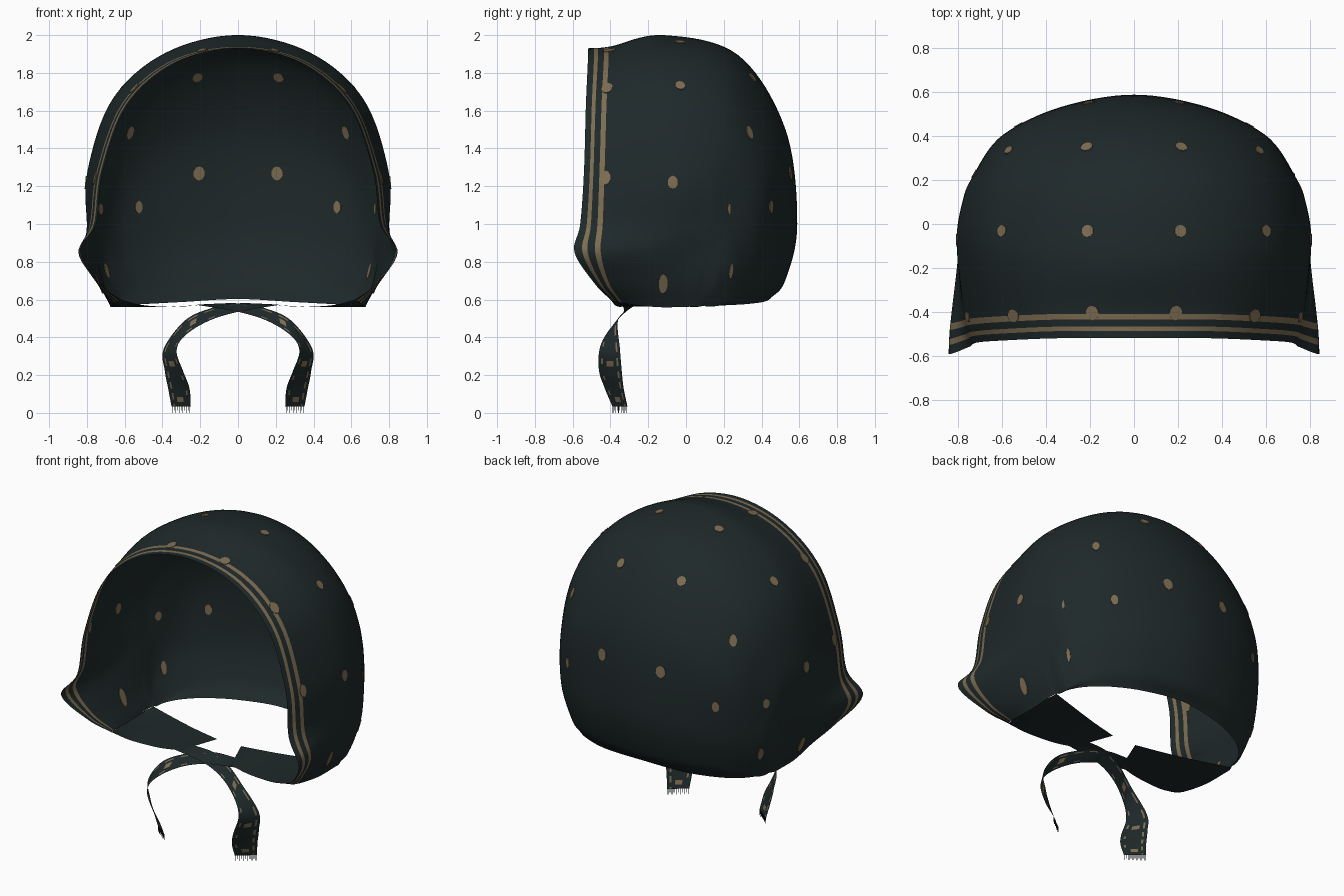
import bpy, bmesh, math
from mathutils import Vector, Matrix
from mathutils.bvhtree import BVHTree

if "Cube" in bpy.data.objects:
    bpy.data.objects.remove(bpy.data.objects["Cube"])


def material(name, rgb):
    m = bpy.data.materials.new(name)
    m.diffuse_color = (*rgb, 1)
    m.use_nodes = True
    m.node_tree.nodes["Principled BSDF"].inputs["Base Color"].default_value = m.diffuse_color
    return m


DARK = material("dark_teal_cloth", (0.0135, 0.0220, 0.0228))
TAN = material("tan_print", (0.205, 0.152, 0.084))


def spline(pts, s):
    """Smooth curve through pts, s runs from 0 to len(pts) - 1."""
    i = min(int(s), len(pts) - 2)
    t = s - i
    b, c = pts[i], pts[i + 1]
    a = pts[i - 1] if i > 0 else b * 2 - c
    d = pts[i + 2] if i + 2 < len(pts) else c * 2 - b
    return b + (c - a) * (t / 2) + (a * 2 - b * 5 + c * 4 - d) * (t * t / 2) \
        + (b * 3 - a - c * 3 + d) * (t ** 3 / 2)


def finish(name, bm, mats):
    me = bpy.data.meshes.new(name)
    bm.to_mesh(me)
    bm.free()
    for m in mats:
        me.materials.append(m)
    ob = bpy.data.objects.new(name, me)
    bpy.context.collection.objects.link(ob)
    return ob


def grid_object(name, rows, tan_rule):
    """Sheet through rows of points; tan_rule(row, column) picks the print colour."""
    bm = bmesh.new()
    vs = [[bm.verts.new(p) for p in r] for r in rows]
    for i in range(len(rows) - 1):
        for j in range(len(rows[0]) - 1):
            f = bm.faces.new((vs[i][j], vs[i][j + 1], vs[i + 1][j + 1], vs[i + 1][j]))
            f.material_index = 1 if tan_rule(i, j) else 0
            f.smooth = True
    return finish(name, bm, (DARK, TAN))


# Bonnet hood: half hoops from the top centre down to the side hem, front to back
half_hoops = [
    [(0, -.52, 1.93), (.33, -.52, 1.853), (.585, -.53, 1.63), (.715, -.54, 1.28),
     (.752, -.56, 1.0), (.845, -.59, .85), (.73, -.48, .68), (.62, -.40, .60)],
    [(0, -.40, 1.94), (.355, -.40, 1.865), (.615, -.41, 1.64), (.75, -.42, 1.28),
     (.785, -.43, 1.0), (.835, -.44, .85), (.75, -.40, .69), (.65, -.33, .58)],
    [(0, -.12, 2.0), (.385, -.10, 1.905), (.665, -.09, 1.66), (.797, -.08, 1.28),
     (.80, -.10, 1.0), (.79, -.12, .85), (.735, -.14, .68), (.67, -.15, .56)],
    [(0, .275, 1.895), (.34, .25, 1.825), (.62, .21, 1.595), (.765, .135, 1.25),
     (.77, .09, 1.0), (.755, .06, .85), (.725, .04, .69), (.675, .02, .562)],
    [(0, .527, 1.5), (.34, .487, 1.44), (.60, .388, 1.27), (.73, .225, 1.03),
     (.745, .14, .88), (.738, .105, .79), (.715, .08, .68), (.675, .06, .563)],
    [(0, .589, 1.0), (.34, .53, .97), (.58, .405, .91), (.69, .275, .82),
     (.715, .19, .74), (.71, .15, .68), (.69, .115, .62), (.665, .09, .566)],
]
# Rounded nape and the back neck hem close the fan of hoops
nape, hem = [], []
for i in range(8):
    a = math.pi / 2 * (1 - (1 - i / 7) ** 2.2)
    s, c = math.sin(a), math.cos(a)
    nape.append(((.66 + .04 * c) * s, .095 + .43 * c, .70 - .132 * s ** 6))
    hem.append((.65 * s, .10 + .345 * c, .603 - .035 * s))
half_hoops += [nape, hem]


def full(h):
    right = [Vector(p) for p in h]
    return [Vector((-p.x, p.y, p.z)) for p in right[:0:-1]] + right


hoops = [full(h) for h in half_hoops]
across = [[spline(h, k / 8) for k in range(14 * 8 + 1)] for h in hoops]
steps = [0, .15, .32, .54, .67, .80, .95] + [1 + k / 10 for k in range(61)]
columns = [[spline(list(line), s) for s in steps] for line in zip(*across)]
rows = [list(r) for r in zip(*columns)]
# Two printed stripes follow the face opening
hood = grid_object("bonnet_hood", rows, lambda i, j: i in (2, 5))

# Printed dots: thin plates laid through the cloth
bm = bmesh.new()
bm.from_mesh(hood.data)
tree = BVHTree.FromBMesh(bm)
bm.free()
# position, half width, half height, half width on the right side
dots = [((.19, -.405, 1.92), .030, .034, .030), ((.54, -.415, 1.71), .030, .036, .030),
        ((.74, -.42, 1.24), .025, .038, .025), ((.215, -.03, 1.98), .028, .028, .028),
        ((.61, -.03, 1.74), .027, .030, .027), ((.80, -.07, 1.22), .027, .035, .027),
        ((.75, -.12, .68), .024, .056, .024), ((.22, .37, 1.79), .028, .03, .028),
        ((.60, .37, 1.50), .022, .037, .022), ((.21, .57, 1.27), .031, .038, .031),
        ((.52, .44, 1.09), .022, .034, .022), ((.74, .235, 1.08), .022, .03, .008),
        ((.70, .24, .75), .018, .042, .011)]
bm = bmesh.new()
for side in (-1, 1):
    for (x, y, z), wide, tall, wide_right in dots:
        p, n, _, _ = tree.find_nearest(Vector((side * x, y, z)))
        up = Vector((0, 0, 1)) if abs(n.z) < .8 else Vector((0, 1, 0))
        up = (up - n * up.dot(n)).normalized()
        frame = Matrix((up.cross(n), up, n)).transposed().to_4x4()
        w = wide_right if side > 0 else wide
        bmesh.ops.create_cone(
            bm, cap_ends=True, segments=10, radius1=1, radius2=1, depth=1,
            matrix=Matrix.Translation(p) @ frame @ Matrix.Diagonal((w, tall, .007, 1)))
finish("printed_dots", bm, (TAN,))

# Chin flap and crossed tie: front edge and back edge of each row
flap = [((.62, -.40, .60), (.665, .09, .566)), ((.50, -.375, .57), (.50, .045, .56)),
        ((.32, -.35, .562), (.30, -.02, .565)), ((.18, -.33, .575), (.085, -.09, .58))]
tie = [((.22, -.335, .572), (.17, -.23, .576)), ((0, -.33, .535), (0, -.25, .58)),
       ((-.16, -.37, .485), (-.14, -.30, .555)), ((-.285, -.43, .405), (-.28, -.36, .49)),
       ((-.325, -.46, .325), (-.393, -.35, .34)), ((-.29, -.46, .22), (-.387, -.34, .22)),
       ((-.257, -.43, .13), (-.37, -.33, .13)), ((-.25, -.39, .035), (-.352, -.31, .035))]
cross = [0, .12, .2, .35, .5, .66, .80, .88, 1]


def band(pairs, side, columns):
    front = [Vector((a[0] * side, a[1], a[2])) for a, b in pairs]
    back = [Vector((b[0] * side, b[1], b[2])) for a, b in pairs]
    out = []
    for k in range((len(pairs) - 1) * 8 + 1):
        a, b = spline(front, k / 8), spline(back, k / 8)
        out.append([a.lerp(b, c) for c in columns])
    return out


for side, name in ((1, "right"), (-1, "left")):
    sheet = band(flap, side, cross)
    # The outer flap edge follows the side hem of the hood
    edge = [r[-1 if side > 0 else 0] for r in rows[:48]]
    for j, c in enumerate(cross):
        target = min(edge, key=lambda p: abs(p.y - sheet[0][j].y))
        shift = target - sheet[0][j]
        for i in range(8):
            sheet[i][j] = sheet[i][j] + shift * (1 - i / 8)
    grid_object(name + "_chin_flap", sheet, lambda i, j: False)
    # Sparse printed dashes along the tie
    sheet = band(tie, side, cross)
    grid_object(name + "_chin_tie", sheet,
                lambda i, j: i > 8 and ((j == 6 and i % 5 < 3) or (j == 1 and i % 7 < 2)
                                        or (j in (3, 4) and i % 16 in (4, 5))))
    # Frayed threads at the tie end
    a, b = sheet[-1][0], sheet[-1][-1]
    bm = bmesh.new()
    for k in range(11):
        p = a.lerp(b, (k + .5) / 11)
        low = 0 if k % 2 == 0 else .012
        bmesh.ops.create_cube(bm, size=1, matrix=Matrix.Translation((p.x, p.y, (low + .037) / 2))
                              @ Matrix.Diagonal((.003, .003, .037 - low, 1)))
    finish(name + "_tie_fringe", bm, (DARK,))
